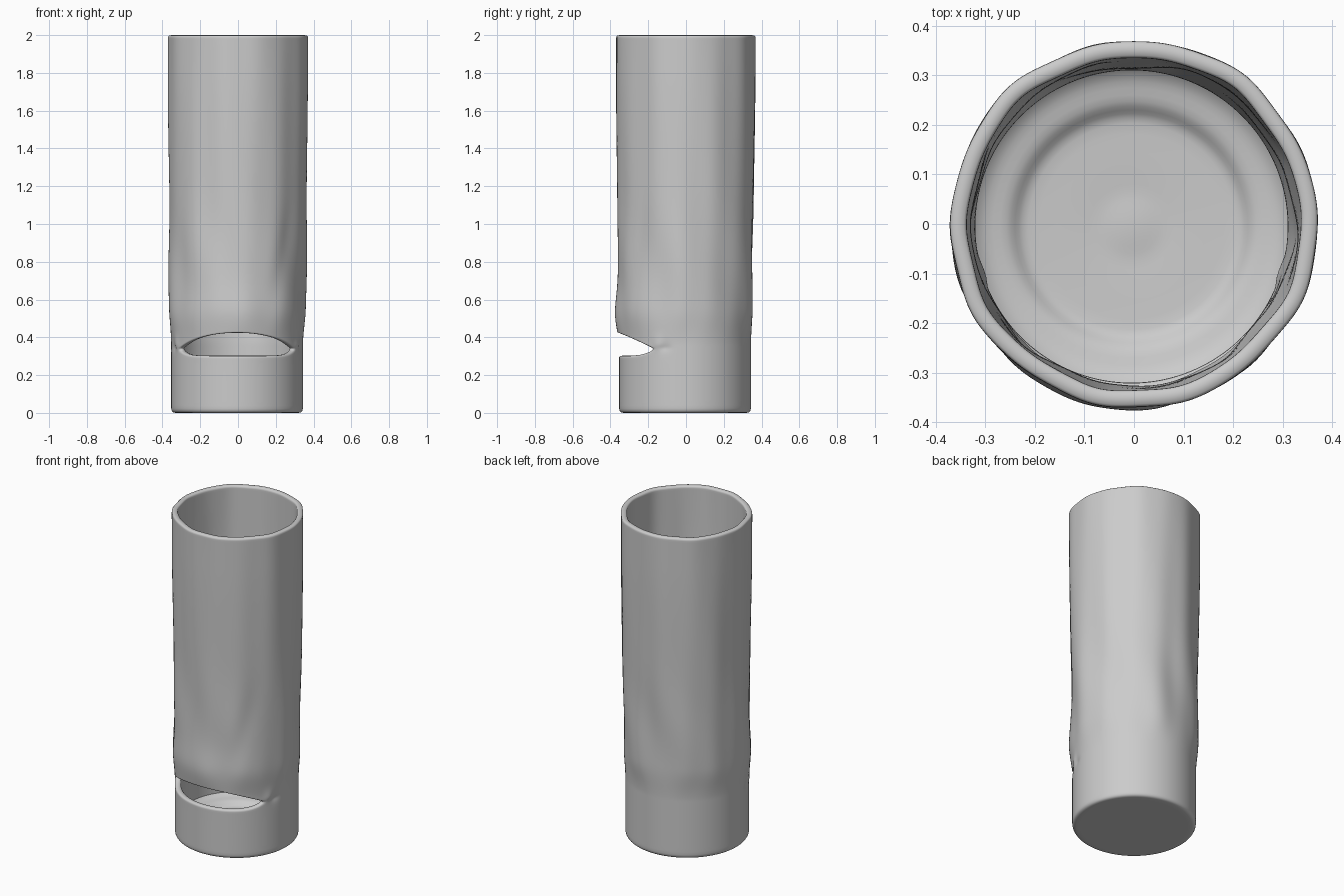
import bpy, bmesh
from math import sin, cos, pi, exp, radians, degrees

if "Cube" in bpy.data.objects:
    bpy.data.objects.remove(bpy.data.objects["Cube"])

COLS = 96
SLOT_HALF = 60.0          # half width of the slot in degrees from the front

clay = bpy.data.materials.new("light_grey_clay")
clay.use_nodes = True
clay.diffuse_color = (0.6, 0.6, 0.6, 1)
clay.node_tree.nodes["Principled BSDF"].inputs["Base Color"].default_value = (0.6, 0.6, 0.6, 1)


def step(a, b, v):
    t = min(1, max(0, (v - a) / (b - a)))
    return t * t * (3 - 2 * t)


def bump(v, centre, width):
    return exp(-((v - centre) / width) ** 2)


def front_angle(i):
    """Signed degrees away from the front, positive towards +x."""
    return i * 360 / COLS - 180


# Slot edges: nearly flat below, arched above
def slot_bottom(a):
    return 0.303 + 0.03 * min(1, abs(a) / SLOT_HALF) ** 6


def slot_top(a):
    return 0.342 + 0.08 * (1 - min(1, abs(a) / SLOT_HALF) ** 2)


def radius(a, z):
    t = radians(a)
    sleeve = step(0.36, 0.55, z)
    r = 0.349 + 0.011 * sleeve + 0.010 * step(0.9, 1.8, z)
    # long vertical folds, stronger low down where the sleeve is pinched
    r += sleeve * 0.0022 * (sin(5 * t + 1.0) + sin(9 * t + 2 * z) + 0.6 * sin(14 * t - z))
    r += 0.006 * bump(z, 0.75, 0.3) * sin(6 * t + 5 * z + 0.6) * sleeve
    # sleeve bulging over the slot
    r += 0.010 * bump(z, 0.52, 0.12) * step(75, 30, abs(a)) if abs(a) < 75 else 0
    # diagonal crease on the front and puckers at the slot ends
    r -= 0.008 * bump(a, 30 + 35 * (z - 0.5), 9) * bump(z, 0.75, 0.25)
    r += 0.010 * bump(abs(a), 66, 3) * bump(z, 0.365, 0.025)
    r -= 0.008 * bump(abs(a), 72, 4) * bump(z, 0.345, 0.02)
    return r


def shift(z):
    return -0.005 * (1 - step(0.4, 1.2, z))


def ring(bm, point):
    return [bm.verts.new(point(front_angle(i))) for i in range(COLS)]


def stitch(bm, low, high, skip=lambda a: False):
    for i in range(COLS):
        if not skip(front_angle(i + 0.5)):
            j = (i + 1) % COLS
            bm.faces.new((low[i], low[j], high[j], high[i]))


def disc_point(r, z):
    return lambda a: (r * sin(radians(a)) + shift(z), -r * cos(radians(a)) + shift(z), z)


def wall_point(height):
    def point(a):
        z = height(a)
        r = radius(a, z)
        return (r * sin(radians(a)) + shift(z), -r * cos(radians(a)) + shift(z), z)
    return point


def finish(bm, name, levels, thickness=0):
    mesh = bpy.data.meshes.new(name)
    bm.to_mesh(mesh)
    bm.free()
    obj = bpy.data.objects.new(name, mesh)
    bpy.context.collection.objects.link(obj)
    mesh.materials.append(clay)
    if thickness:
        solid = obj.modifiers.new("wall", "SOLIDIFY")
        solid.thickness, solid.offset = thickness, -1
    sub = obj.modifiers.new("smooth", "SUBSURF")
    sub.levels = sub.render_levels = levels
    for poly in mesh.polygons:
        poly.use_smooth = True
    return obj


# Vessel: base disc, cup wall, slot, tall sleeve
bm = bmesh.new()
rings = [ring(bm, disc_point(r, 0)) for r in (0.05, 0.2, 0.32, 0.338)]
bm.faces.new(reversed(rings[0]))
for f in (0.04, 0.1, 0.3, 0.5, 0.7, 0.88, 0.96, 1):
    rings.append(ring(bm, wall_point(lambda a, f=f: f * slot_bottom(a))))
slot_row = len(rings) - 1
UPPER = 44
fractions = [0, 0.005, 0.012] + [k / UPPER for k in range(1, UPPER)] + [0.992, 1]
for f in fractions:
    rings.append(ring(bm, wall_point(lambda a, f=f: slot_top(a) + f * (2 - slot_top(a)))))
for k in range(len(rings) - 1):
    stitch(bm, rings[k], rings[k + 1],
           lambda a, k=k: k == slot_row and abs(a) < SLOT_HALF)
bmesh.ops.recalc_face_normals(bm, faces=bm.faces)
# an open shell must face away from the axis
probe = max(bm.faces, key=lambda f: f.calc_center_median().z)
if probe.normal.dot(probe.calc_center_median() * 1) < 0:
    bmesh.ops.reverse_faces(bm, faces=bm.faces)
finish(bm, "pinched_vessel", 1, 0.034)

# Inner floor: shelf against the wall, step down, faint knob in the middle
bm = bmesh.new()
profile = [(0.325, 0.12), (0.305, 0.1), (0.28, 0.092), (0.25, 0.088), (0.235, 0.075),
           (0.22, 0.062), (0.2, 0.06), (0.1, 0.058), (0.07, 0.054), (0.04, 0.058), (0.01, 0.06)]
rings = [ring(bm, disc_point(r, z)) for r, z in profile]
for outer, inner in zip(rings, rings[1:]):
    stitch(bm, outer, inner)
bm.faces.new(rings[-1])
bmesh.ops.recalc_face_normals(bm, faces=bm.faces)
if sum(f.normal.z for f in bm.faces) < 0:
    bmesh.ops.reverse_faces(bm, faces=bm.faces)
finish(bm, "inner_floor", 1)
